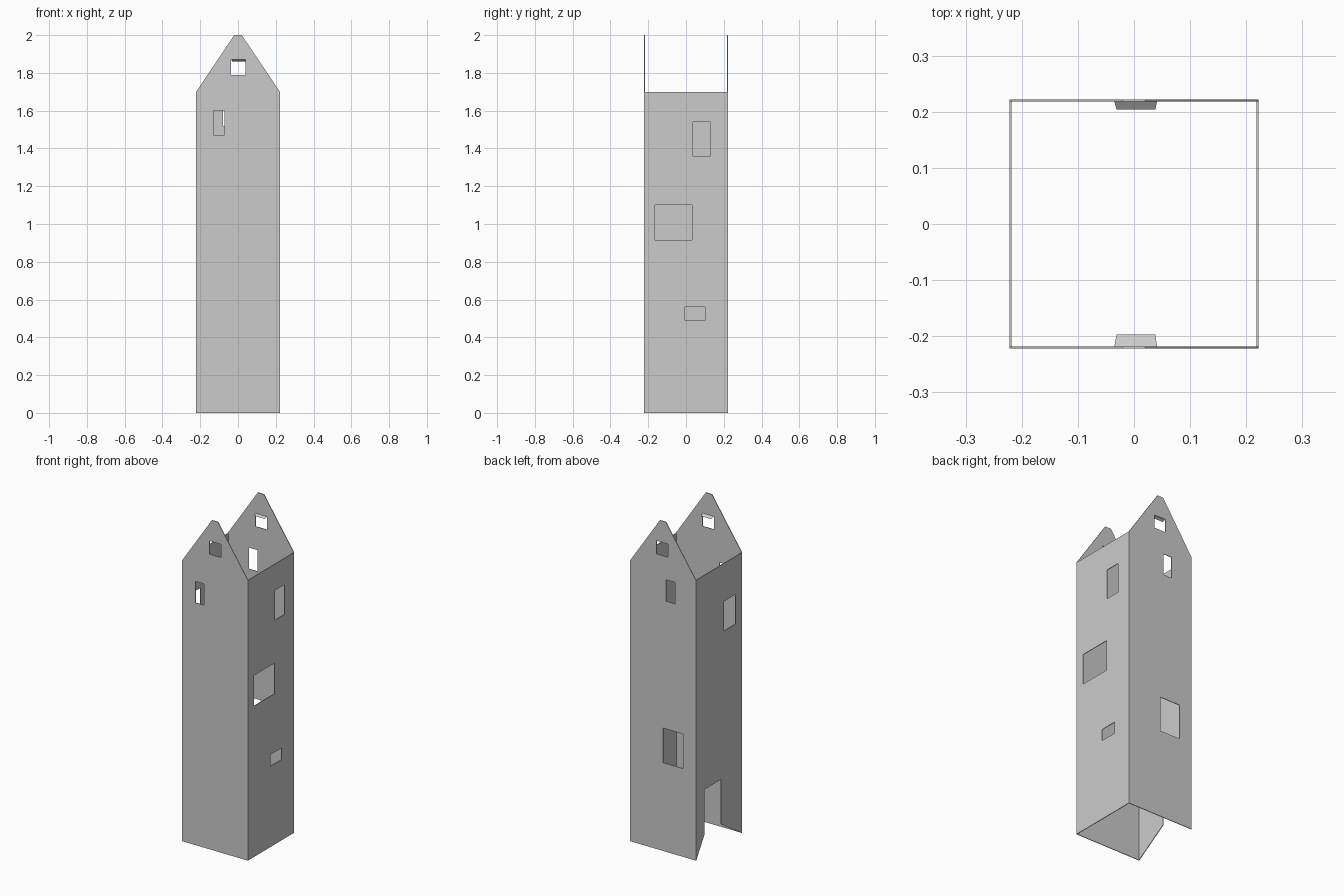
import bpy
from math import pi

if "Cube" in bpy.data.objects:
    bpy.data.objects.remove(bpy.data.objects["Cube"])

HALF = 0.222     # outer half width of the tower
THICK = 0.004    # wall thickness
EAVES = 1.70


def rect(a0, a1, z0, z1):
    return [(a0, z0), (a1, z0), (a1, z1), (a0, z1)]


def wall(name, outline, holes, location, turn):
    """Thin upright panel with openings, from a filled flat curve."""
    curve = bpy.data.curves.new(name, 'CURVE')
    curve.dimensions = '2D'
    curve.fill_mode = 'BOTH'
    curve.extrude = THICK / 2
    for pts in [outline] + holes:
        s = curve.splines.new('POLY')
        s.points.add(len(pts) - 1)
        for p, (a, z) in zip(s.points, pts):
            p.co = (a, z, 0, 1)
        s.use_cyclic_u = True
    ob = bpy.data.objects.new(name, curve)
    bpy.context.collection.objects.link(ob)
    ob.location = location
    ob.rotation_euler = (pi / 2, 0, turn)
    bpy.ops.object.select_all(action='DESELECT')
    ob.select_set(True)
    bpy.context.view_layer.objects.active = ob
    bpy.ops.object.convert(target='MESH')
    for poly in bpy.context.object.data.polygons:
        poly.use_smooth = False


def lintel(name, y_wall, y_in):
    """Small tapered plane leaning inwards from the top of a gable window."""
    verts = [(-0.035, y_wall, 1.87), (0.041, y_wall, 1.87),
             (0.038, y_in, 1.86), (-0.031, y_in, 1.86)]
    mesh = bpy.data.meshes.new(name)
    mesh.from_pydata(verts, [], [(0, 1, 2, 3)])
    bpy.context.collection.objects.link(bpy.data.objects.new(name, mesh))


mid = HALF - THICK / 2
inner = HALF - THICK

# Front and back gable walls
gable = [(-HALF, 0), (HALF, 0), (HALF, EAVES), (0.02, 2.0), (-0.02, 2.0), (-HALF, EAVES)]
gable_window = rect(-0.036, 0.041, 1.79, 1.87)
wall("front_wall", gable,
     [gable_window, rect(-0.13, -0.072, 1.47, 1.60)], (0, -mid, 0), 0)
wall("back_wall", gable,
     [gable_window, rect(-0.08, -0.022, 1.52, 1.65), rect(-0.135, 0.0, 0.535, 0.745)],
     (0, mid, 0), 0)

# Right wall with three windows
wall("right_wall", rect(-inner, inner, 0, EAVES),
     [rect(0.037, 0.13, 1.36, 1.54), rect(-0.165, 0.032, 0.915, 1.10),
      rect(-0.005, 0.10, 0.49, 0.56)], (mid, 0, 0), pi / 2)

# Left wall with a window and a doorway that flares out to the corners below
wall("left_wall",
     [(-inner, 0), (-0.017, 0.13), (-0.017, 0.40), (0.138, 0.40), (0.138, 0.13),
      (inner, 0), (inner, EAVES), (-inner, EAVES)],
     [rect(-0.156, -0.047, 1.29, 1.47)], (-mid, 0, 0), pi / 2)

# Gable window lintels
lintel("front_lintel", -inner, -0.197)
lintel("back_lintel", inner, 0.204)
